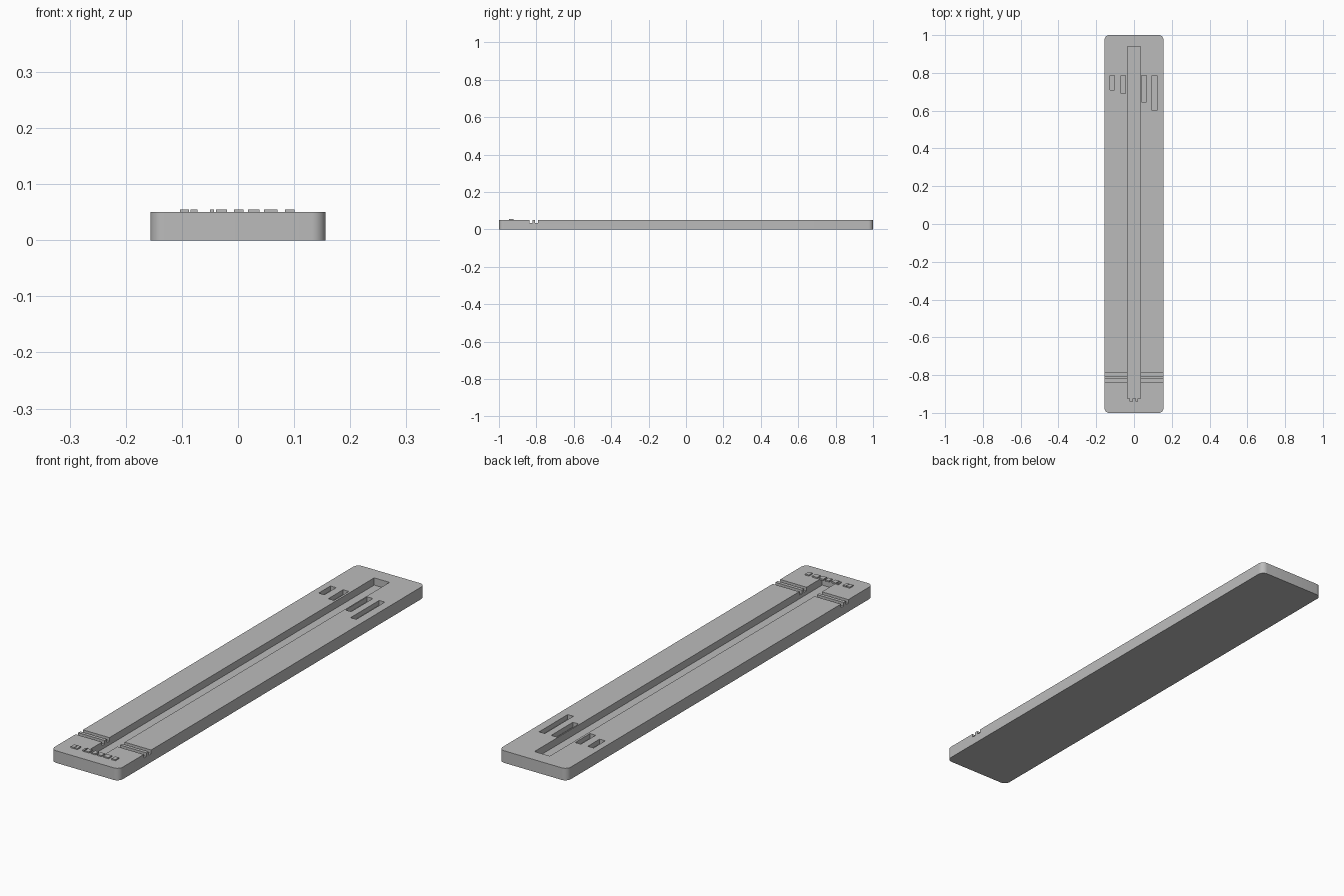
import bpy
import bmesh

if "Cube" in bpy.data.objects:
    bpy.data.objects.remove(bpy.data.objects["Cube"], do_unlink=True)

HALF_W, TOP = 0.156, 0.05

grey = bpy.data.materials.new("plain grey")
grey.use_nodes = True
colour = (0.5, 0.5, 0.5, 1)
grey.diffuse_color = colour
grey.node_tree.nodes["Principled BSDF"].inputs["Base Color"].default_value = colour


def box(name, x0, x1, y0, y1, z0, z1):
    """Box from its limits along each axis."""
    bm = bmesh.new()
    bmesh.ops.create_cube(bm, size=1)
    for v in bm.verts:
        v.co = ((x0 + x1) / 2 + v.co.x * (x1 - x0),
                (y0 + y1) / 2 + v.co.y * (y1 - y0),
                (z0 + z1) / 2 + v.co.z * (z1 - z0))
    mesh = bpy.data.meshes.new(name)
    bm.to_mesh(mesh)
    bm.free()
    obj = bpy.data.objects.new(name, mesh)
    bpy.context.collection.objects.link(obj)
    mesh.materials.append(grey)
    return obj


# Base plate with rounded vertical corners
plate = box("base_plate", -HALF_W, HALF_W, -1, 1, 0, TOP)
bm = bmesh.new()
bm.from_mesh(plate.data)
corners = [e for e in bm.edges if abs(e.verts[0].co.z - e.verts[1].co.z) > 0.01]
bmesh.ops.bevel(bm, geom=corners, offset=0.025, segments=8, profile=0.5, affect='EDGES')
bm.to_mesh(plate.data)
bm.free()

# Recesses: long channel, two cross grooves, four slots of growing length
cuts = [("channel_cutter", -0.035, 0.035, -0.94, 0.94, 0.02)]
for y in (-0.838, -0.807):
    cuts.append(("cross_groove_cutter", -0.2, 0.2, y, y + 0.017, 0.035))
for x, y in ((-0.115, 0.71), (-0.057, 0.69), (0.053, 0.645), (0.108, 0.6)):
    cuts.append(("slot_cutter", x - 0.013, x + 0.013, y, 0.787, 0.03))

bpy.context.view_layer.objects.active = plate
for name, x0, x1, y0, y1, floor in cuts:
    cutter = box(name, x0, x1, y0, y1, floor, TOP + 0.05)
    cutter.hide_render = True
    mod = plate.modifiers.new(name, 'BOOLEAN')
    mod.operation = 'DIFFERENCE'
    mod.solver = 'EXACT'
    mod.object = cutter
    bpy.ops.object.modifier_apply(modifier=mod.name)
    bpy.data.objects.remove(cutter, do_unlink=True)

# Row of small plain raised marks at the front end
for x0, x1 in ((-0.103, -0.087), (-0.085, -0.072), (-0.05, -0.043), (-0.039, -0.02),
               (-0.007, 0.01), (0.018, 0.038), (0.046, 0.07), (0.084, 0.101)):
    box("raised_mark", x0, x1, -0.946, -0.923, TOP - 0.001, TOP + 0.005)

# Smooth rounded corners, crisp recess edges
plate.select_set(True)
bpy.ops.object.shade_smooth_by_angle()
